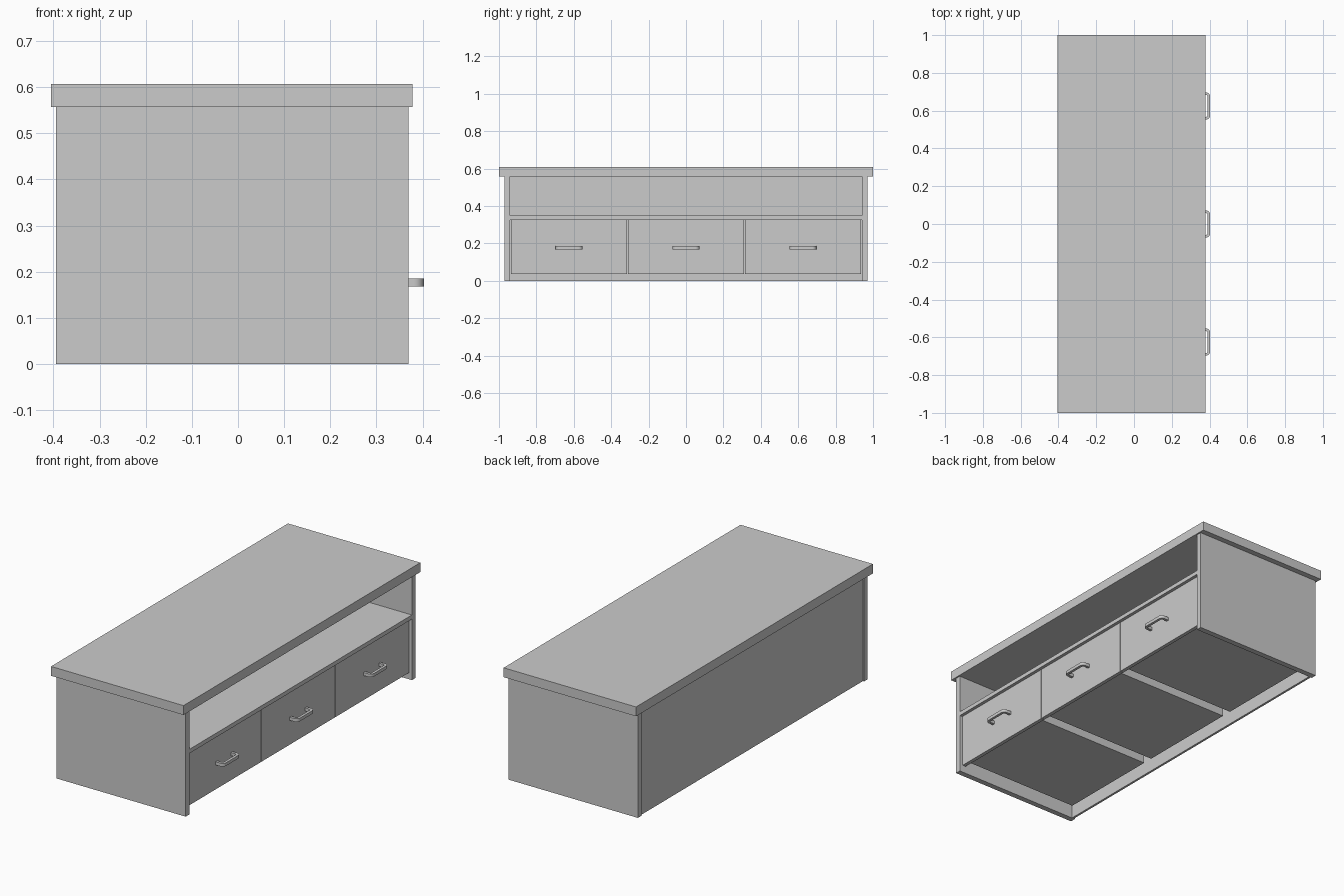
import bpy, bmesh, math
from mathutils import Vector

if "Cube" in bpy.data.objects:
    bpy.data.objects.remove(bpy.data.objects["Cube"])


def finish(name, bm):
    mesh = bpy.data.meshes.new(name)
    bm.to_mesh(mesh)
    bm.free()
    obj = bpy.data.objects.new(name, mesh)
    bpy.context.collection.objects.link(obj)
    return obj


def box(name, x, y, z, open_top=False):
    """Box from (min, max) ranges; open_top removes the upper face."""
    bm = bmesh.new()
    bmesh.ops.create_cube(bm, size=1)
    for v in bm.verts:
        v.co = Vector([r[0] if c < 0 else r[1] for c, r in zip(v.co, (x, y, z))])
    if open_top:
        bm.normal_update()
        top = [f for f in bm.faces if f.normal.z > 0.9]
        bmesh.ops.delete(bm, geom=top, context='FACES')
    return finish(name, bm)


def c_path(x0, x1, half, r, steps=8):
    """Half-open C outline with rounded outer corners, seen from above."""
    pts = [(x0, -half)]
    for sign in (-1, 1):
        arc = []
        for i in range(steps + 1):
            a = math.pi / 2 * i / steps
            arc.append((x1 - r + r * math.sin(a), sign * (half - r + r * math.cos(a))))
        pts += arc if sign < 0 else arc[::-1]
    return pts + [(x0, half)]


def handle(name, yc):
    t = 0.014
    outer = c_path(FRONT, 0.403, 0.072, 0.022)
    inner = c_path(FRONT, 0.403 - t, 0.072 - t, 0.008)
    bm = bmesh.new()
    a = [bm.verts.new((x, y + yc, 0.168)) for x, y in outer]
    b = [bm.verts.new((x, y + yc, 0.168)) for x, y in inner]
    faces = [bm.faces.new((a[i], a[i + 1], b[i + 1], b[i])) for i in range(len(a) - 1)]
    ext = bmesh.ops.extrude_face_region(bm, geom=faces)
    moved = [g for g in ext['geom'] if isinstance(g, bmesh.types.BMVert)]
    bmesh.ops.translate(bm, verts=moved, vec=(0, 0, 0.017))
    bmesh.ops.recalc_face_normals(bm, faces=bm.faces)
    obj = finish(name, bm)
    bpy.ops.object.select_all(action='DESELECT')
    obj.select_set(True)
    bpy.context.view_layer.objects.active = obj
    bpy.ops.object.shade_smooth_by_angle(angle=math.radians(30))


FRONT = 0.355   # drawer front plane

# Carcass: top, sides, recessed back, shelf
box("table_top", (-0.405, 0.378), (-1, 1), (0.557, 0.607))
box("left_side_panel", (-0.395, 0.37), (-0.97, -0.94), (0, 0.557))
box("right_side_panel", (-0.395, 0.37), (0.94, 0.97), (0, 0.557))
box("back_panel", (-0.388, -0.376), (-0.94, 0.94), (0, 0.557))
box("shelf", (-0.376, 0.37), (-0.94, 0.94), (0.326, 0.348))

# Three drawers: front board, open tray and pull handle
for i, yc in enumerate((-0.625, 0, 0.625), 1):
    box(f"drawer_front_{i}", (FRONT - 0.02, FRONT),
        (yc - 0.3105, yc + 0.3105), (0.037, 0.324))
    tray = box(f"drawer_tray_{i}", (-0.353, FRONT - 0.02),
               (yc - 0.285, yc + 0.285), (0.05, 0.29), open_top=True)
    wall = tray.modifiers.new("walls", 'SOLIDIFY')
    wall.thickness = 0.015
    wall.offset = -1
    handle(f"drawer_handle_{i}", yc)
